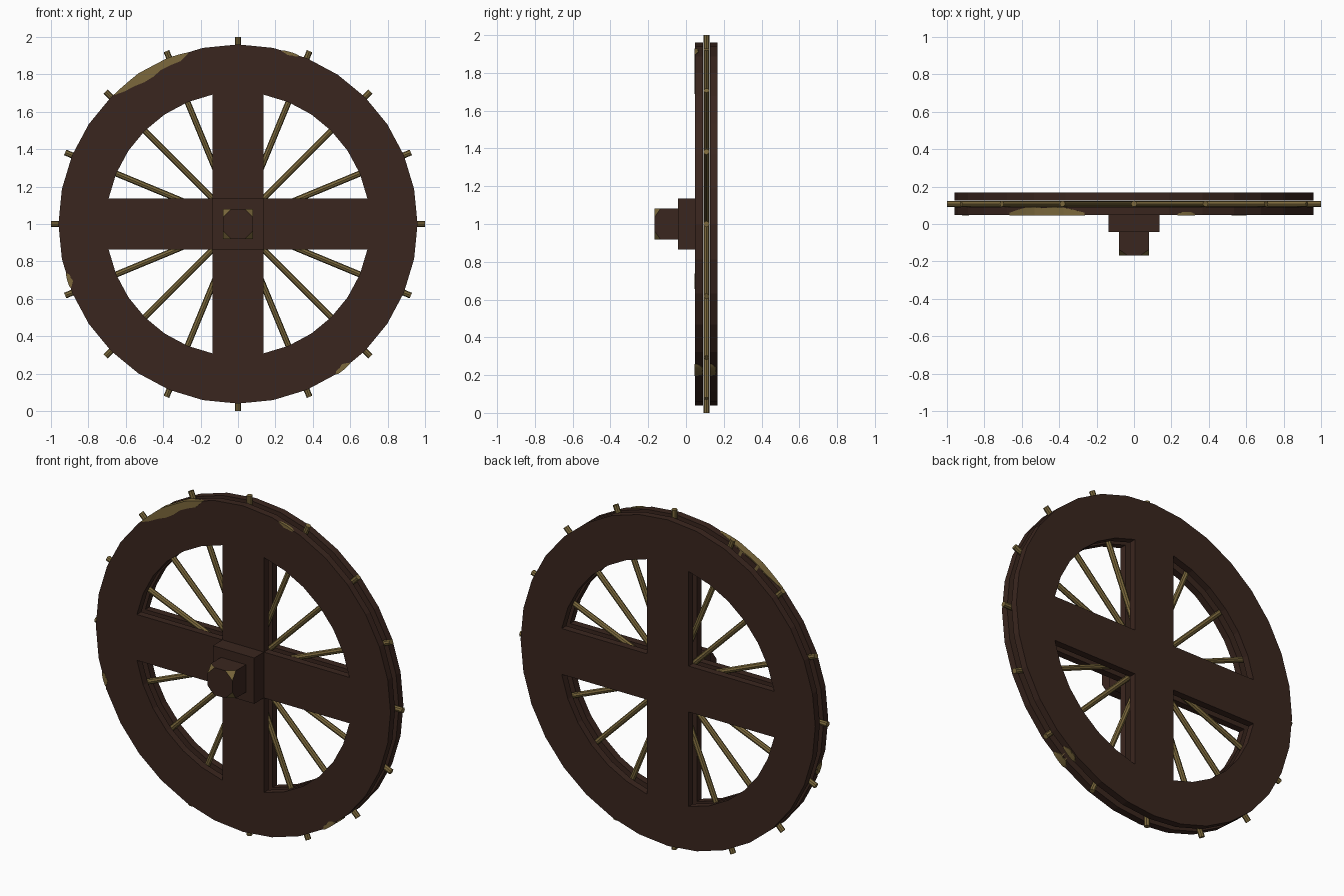
import bpy, bmesh
from math import sin, cos, pi, radians, sqrt
from mathutils import Matrix, Vector

if "Cube" in bpy.data.objects:
    bpy.data.objects.remove(bpy.data.objects["Cube"])

def material(name, rgb):
    m = bpy.data.materials.new(name)
    m.diffuse_color = (*rgb, 1)
    m.use_nodes = True
    m.node_tree.nodes["Principled BSDF"].inputs["Base Color"].default_value = m.diffuse_color
    return m

wood = material("dark_wood", (0.042, 0.019, 0.013))
olive = material("olive", (0.20, 0.14, 0.045))
CZ = 1.0

def finish(name, bm, mats):
    bmesh.ops.recalc_face_normals(bm, faces=bm.faces[:])
    me = bpy.data.meshes.new(name)
    bm.to_mesh(me)
    bm.free()
    ob = bpy.data.objects.new(name, me)
    for m in mats:
        me.materials.append(m)
    bpy.context.collection.objects.link(ob)
    return ob

def facet_radius(a, r=0.96, n=32):
    # distance from the centre to the edge of an n-sided rim at angle a
    step = 2 * pi / n
    return r * cos(step / 2) / cos(a % step - step / 2)

# Wheel plates: 32-sided disc with four windows, leaving ring and cross beams
def wheel_plate(name, y0, y1, b=0.135, ri=0.705):
    bm = bmesh.new()
    reach = sqrt(ri * ri - b * b)
    step = 2 * pi / 32
    arc = [(reach, b)] + [(ri * cos(i * step), ri * sin(i * step)) for i in range(1, 8)] + [(b, reach)]
    loops = [[(0.96 * cos(i * step), 0.96 * sin(i * step)) for i in range(32)]]
    for q in range(4):
        c, s = round(cos(q * pi / 2)), round(sin(q * pi / 2))
        loops.append([(c * x - s * z, s * x + c * z) for x, z in [(b, b)] + arc])
    edges = []
    for loop in loops:
        vs = [bm.verts.new((x, y0, z + CZ)) for x, z in loop]
        edges += [bm.edges.new((vs[i], vs[(i + 1) % len(vs)])) for i in range(len(vs))]
    bmesh.ops.triangle_fill(bm, edges=edges, use_beauty=True, use_dissolve=False, normal=(0, -1, 0))
    ext = bmesh.ops.extrude_face_region(bm, geom=bm.faces[:], use_keep_orig=True)
    moved = [v for v in ext["geom"] if isinstance(v, bmesh.types.BMVert)]
    bmesh.ops.translate(bm, verts=moved, vec=(0, y1 - y0, 0))
    finish(name, bm, [wood])

wheel_plate("front_wheel_plate", 0.048, 0.090)
wheel_plate("back_wheel_plate", 0.126, 0.168)

# Spoke rods run right through the gap between the plates
for i in range(8):
    bm = bmesh.new()
    bmesh.ops.create_cone(bm, cap_ends=True, segments=8, radius1=0.016, radius2=0.016, depth=2,
                          matrix=Matrix.Translation((0, 0.108, CZ)) @ Matrix.Rotation(i * pi / 8, 4, 'Y'))
    finish(f"spoke_rod_{i + 1}", bm, [olive])

# Hub block
bm = bmesh.new()
bmesh.ops.create_cube(bm, size=1, matrix=Matrix.Translation((0, 0.004, CZ)) @ Matrix.Diagonal((0.27, 0.092, 0.27, 1)))
finish("hub_block", bm, [wood])

# Axle end: square bar with olive chamfered front corners
bm = bmesh.new()
h, k, yf, yc, yb = 0.081, 0.035, -0.168, -0.135, -0.04
front, corner, back = [], [], []
for sx, sz, flip in ((1, 1, 0), (-1, 1, 1), (-1, -1, 0), (1, -1, 1)):
    pair = [(h, k), (k, h)]
    if flip:
        pair.reverse()
    front.append([bm.verts.new((sx * x, yf, sz * z + CZ)) for x, z in pair])
    corner.append(bm.verts.new((sx * h, yc, sz * h + CZ)))
    back.append(bm.verts.new((sx * h, yb, sz * h + CZ)))
bm.faces.new([v for p in front for v in p])
bm.faces.new(back)
for i in range(4):
    j = (i + 1) % 4
    bm.faces.new((front[i][0], front[i][1], corner[i])).material_index = 1
    bm.faces.new((front[i][1], front[j][0], corner[j], back[j], back[i], corner[i]))
finish("axle_end", bm, [wood, olive])

# Worn patches wrapped over the rim edge
def rim_patch(name, a0, a1, depth, y0, y1, n=8):
    bm = bmesh.new()
    rings = []
    for i in range(n + 1):
        t = i / n
        a = radians(a0 + (a1 - a0) * t)
        swell = sin(pi * t) ** 0.5 if 0 < t < 1 else 0.05
        wave = 1 + 0.2 * sin(4.2 * pi * t)
        ro = facet_radius(a) + 0.006 * swell
        ri = facet_radius(a) - depth * swell * wave
        ye = y0 + (y1 - y0) * (0.3 + 0.7 * swell * (1 - 0.15 * sin(5 * pi * t)))
        rings.append([bm.verts.new((r * cos(a), y, r * sin(a) + CZ))
                      for r, y in ((ri, y0), (ro, y0), (ro, ye), (ri, ye))])
    for p, q in zip(rings, rings[1:]):
        for k in range(4):
            bm.faces.new((p[k], p[(k + 1) % 4], q[(k + 1) % 4], q[k]))
    bm.faces.new(rings[0])
    bm.faces.new(rings[-1])
    finish(name, bm, [olive])

rim_patch("upper_left_patch", 106, 134, 0.045, 0.045, 0.090)
rim_patch("upper_right_patch", 70, 76, 0.012, 0.046, 0.065)
rim_patch("left_patch", 196, 201, 0.02, 0.046, 0.085)
rim_patch("lower_right_patch", 303, 309, 0.02, 0.046, 0.090)
rim_patch("lower_right_back_patch", 303, 309, 0.008, 0.126, 0.160)
